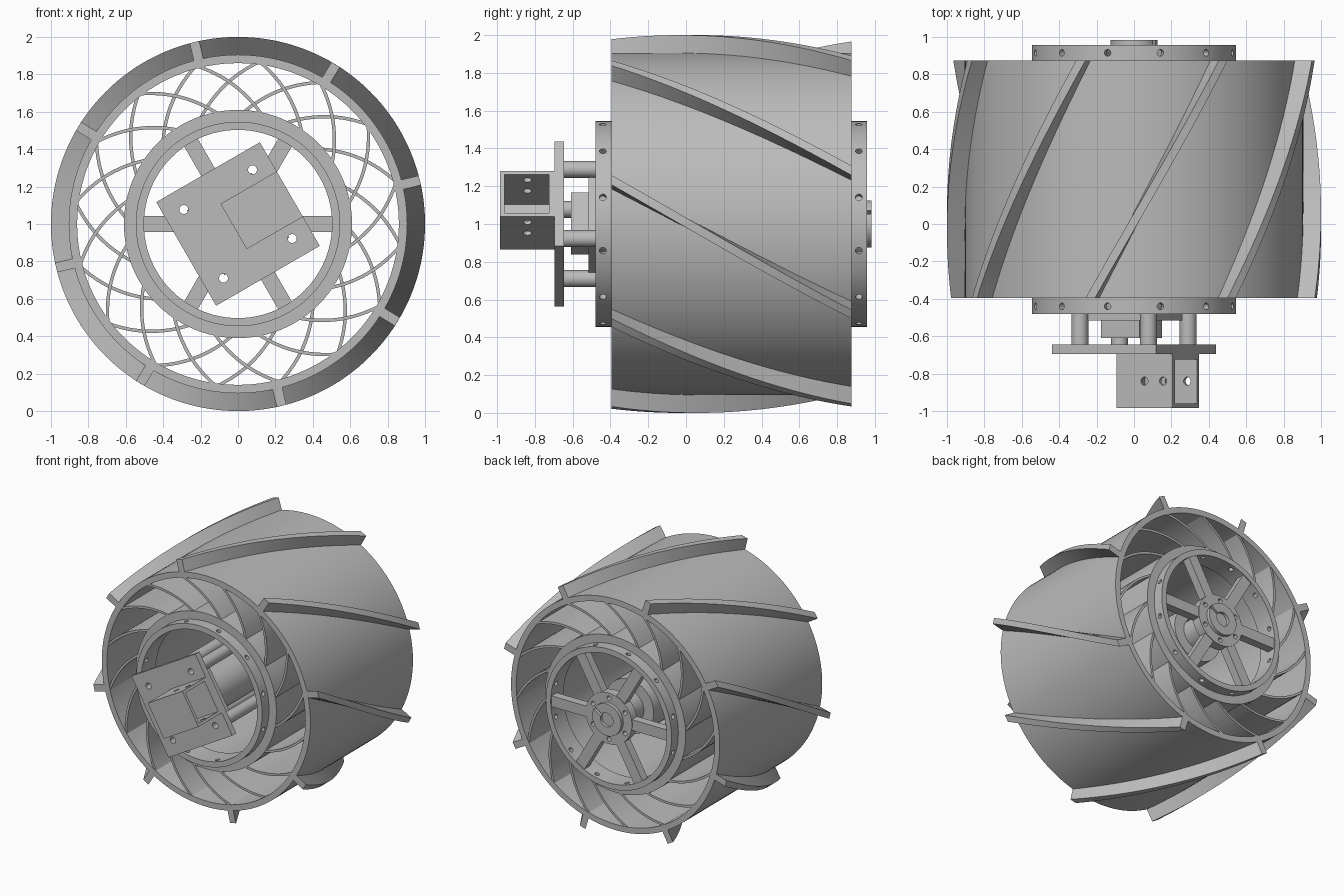
import bpy, bmesh, math
from mathutils import Matrix, Vector

cube = bpy.data.objects.get("Cube")
if cube:
    bpy.data.objects.remove(cube, do_unlink=True)

grey = bpy.data.materials.new("plain grey")
grey.use_nodes = True
GREY = (0.5, 0.5, 0.5, 1)
grey.diffuse_color = GREY
grey.node_tree.nodes["Principled BSDF"].inputs["Base Color"].default_value = GREY

FRONT, BACK = -0.395, 0.875      # wheel faces
MID = (FRONT + BACK) / 2
TILT = math.radians(30)          # turn of the motor bracket


def polar(r, angle, y):
    return Vector((r * math.cos(angle), y, 1 + r * math.sin(angle)))


def tilted(u, y, v):
    c, s = math.cos(TILT), math.sin(TILT)
    return Vector((u * c - v * s, y, 1 + u * s + v * c))


def finish(name, bm, smooth=False):
    bmesh.ops.recalc_face_normals(bm, faces=bm.faces)
    mesh = bpy.data.meshes.new(name)
    bm.to_mesh(mesh)
    bm.free()
    ob = bpy.data.objects.new(name, mesh)
    bpy.context.collection.objects.link(ob)
    mesh.materials.append(grey)
    if smooth:
        shade(ob)
    return ob


def shade(ob):
    bpy.ops.object.select_all(action='DESELECT')
    ob.select_set(True)
    bpy.context.view_layer.objects.active = ob
    bpy.ops.object.shade_smooth_by_angle(angle=math.radians(30))


def bridge(bm, loops, closed):
    """Skin a list of equal vertex loops; cap the ends unless closed."""
    n = len(loops[0])
    pairs = list(zip(loops, loops[1:])) + ([(loops[-1], loops[0])] if closed else [])
    for a, b in pairs:
        for i in range(n):
            bm.faces.new((a[i], a[(i + 1) % n], b[(i + 1) % n], b[i]))
    if not closed:
        bm.faces.new(loops[0])
        bm.faces.new(loops[-1])


def tube(name, inner, outer, y0, y1, segs=96):
    bm = bmesh.new()
    section = [(inner, y0), (outer, y0), (outer, y1), (inner, y1)]
    loops = [[bm.verts.new(polar(r, math.tau * i / segs, y)) for r, y in section]
             for i in range(segs)]
    bridge(bm, loops, True)
    return finish(name, bm, True)


def add_rod(bm, start, end, radius, segs=24):
    axis = end - start
    rot = axis.to_track_quat('Z', 'Y').to_matrix().to_4x4()
    bmesh.ops.create_cone(bm, cap_ends=True, segments=segs, radius1=radius, radius2=radius,
                          depth=axis.length,
                          matrix=Matrix.Translation((start + end) / 2) @ rot)


def rod(name, start, end, radius, segs=32):
    bm = bmesh.new()
    add_rod(bm, start, end, radius, segs)
    return finish(name, bm, True)


def add_box(bm, u, y, v, turn=TILT):
    """Box from ranges along the turned axes."""
    verts = bmesh.ops.create_cube(bm, size=1)["verts"]
    rot = Matrix.Rotation(-turn, 4, 'Y')
    for p in verts:
        local = Vector([(a + b) / 2 + c * (b - a) for (a, b), c in zip((u, y, v), p.co)])
        p.co = rot @ local + Vector((0, 0, 1))


def box(name, u, y, v, turn=TILT):
    bm = bmesh.new()
    add_box(bm, u, y, v, turn)
    return finish(name, bm)


def cut(ob, bm):
    """Subtract the cutter mesh and bake the result."""
    cutter = finish("cutter", bm)
    cutter.hide_render = True
    mod = ob.modifiers.new("cut", 'BOOLEAN')
    mod.operation, mod.solver, mod.object = 'DIFFERENCE', 'EXACT', cutter
    mod.use_self = True
    dg = bpy.context.evaluated_depsgraph_get()
    mesh = bpy.data.meshes.new_from_object(ob.evaluated_get(dg))
    ob.modifiers.clear()
    ob.data = mesh
    bpy.data.objects.remove(cutter, do_unlink=True)
    shade(ob)


# Wheel drum and inner ring
tube("wheel_drum", 0.86, 0.905, FRONT, BACK, 128)
tube("wheel_inner_ring", 0.545, 0.61, FRONT, BACK)

# Helical treads
STEPS = 32
for k in range(8):
    bm = bmesh.new()
    loops = []
    for i in range(STEPS + 1):
        t = i / STEPS
        a = math.radians(13.5 + 45 * k - 42 * t)
        y = FRONT + (BACK - FRONT) * t
        loops.append([bm.verts.new(polar(r, a + d / r, y))
                      for r, d in ((0.89, -0.026), (1, -0.026), (1, 0.026), (0.89, 0.026))])
    bridge(bm, loops, False)
    finish("tread_%d" % (k + 1), bm, True)


# Curved spokes: front and back sets bend in opposite directions
def spokes(name, y0, y1, sweep, count=16):
    bm = bmesh.new()
    for k in range(count):
        a = math.radians(37.4) + math.tau * k / count
        start = polar(0.875, a, 0)
        end = polar(0.6, a + math.radians(sweep), 0)
        chord = end - start
        side = Vector((-chord.z, 0, chord.x)).normalized()
        if side.dot((start + end) / 2 - Vector((0, 0, 1))) < 0:
            side = -side
        loops = []
        for i in range(13):
            t = i / 12
            p = start + chord * t + side * 0.15 * t * (1 - t)
            q = side * 0.009
            loops.append([bm.verts.new(p + o + Vector((0, y, 0)))
                          for o, y in ((q, y0), (q, y1), (-q, y1), (-q, y0))])
        bridge(bm, loops, False)
    finish(name, bm, True)


spokes("front_spokes", FRONT + 0.005, MID, -27)
spokes("back_spokes", MID, BACK - 0.005, 27)

# Hub rings with radial screw holes
for name, y0, y1, hole_y in (("front_hub_ring", -0.48, -0.3, -0.44),
                             ("back_hub_ring", 0.8, 0.958, 0.915)):
    ring = tube(name, 0.503, 0.546, y0, y1)
    bm = bmesh.new()
    for k in range(12):
        a = math.radians(15 + 30 * k)
        add_rod(bm, polar(0.45, a, hole_y), polar(0.6, a, hole_y), 0.018, 16)
    cut(ring, bm)

# Back hub plate: six arms and a drilled centre disc
for k in range(6):
    box("hub_arm_%d" % (k + 1), (0.16, 0.515), (0.885, 0.95), (-0.042, 0.042),
        math.radians(60 * k))
disc = tube("hub_disc", 0.09, 0.2, 0.885, 0.955, 64)
bm = bmesh.new()
for k in range(6):
    a = math.radians(30 + 60 * k)
    add_rod(bm, polar(0.16, a, 0.8), polar(0.16, a, 1), 0.018, 16)
cut(disc, bm)

# Shaft clamp and shaft
clamp = tube("shaft_clamp", 0.055, 0.125, 0.7, 0.983, 48)
bm = bmesh.new()
add_box(bm, (0.03, 0.2), (0.6, 1.1), (-0.01, 0.01))
cut(clamp, bm)
rod("shaft", polar(0, 0, 0.5), polar(0, 0, 0.96), 0.055)

# Motor and gearbox inside the hub
rod("motor_body", polar(0, 0, -0.49), polar(0, 0, 0.35), 0.17, 48)
rod("gearbox", polar(0, 0, 0.35), polar(0, 0, 0.7), 0.21, 48)
box("motor_cap", (-0.13, 0.11), (-0.61, -0.51), (-0.11, 0.13))
box("motor_flange", (-0.2, 0.2), (-0.515, -0.48), (-0.2, 0.2))

# Bracket plate on four hollow standoffs
plate = box("bracket_plate", (-0.32, 0.32), (-0.695, -0.645), (-0.32, 0.32))
plate_holes = bmesh.new()
for i, (su, sv) in enumerate(((1, 1), (-1, 1), (-1, -1), (1, -1))):
    u, v = 0.212 * su, 0.212 * sv
    add_rod(plate_holes, tilted(u, -0.8, v), tilted(u, -0.6, v), 0.024)
    standoff = rod("standoff_%d" % (i + 1), tilted(u, -0.645, v), tilted(u, 0.31, v), 0.045)
    bore = bmesh.new()
    add_rod(bore, tilted(u, -0.8, v), tilted(u, 0.4, v), 0.024)
    cut(standoff, bore)
cut(plate, plate_holes)

# Mounting socket: hollow box open on one side, with cross holes
socket = box("mounting_socket", (-0.027, 0.32), (-0.985, -0.694), (-0.14, 0.14))
bm = bmesh.new()
add_box(bm, (0.0, 0.4), (-0.96, -0.725), (-0.118, 0.118))
cut(socket, bm)
bm = bmesh.new()
for u in (0.145, 0.26):
    add_rod(bm, tilted(u, -0.84, -0.3), tilted(u, -0.84, 0.3), 0.022)
cut(socket, bm)
